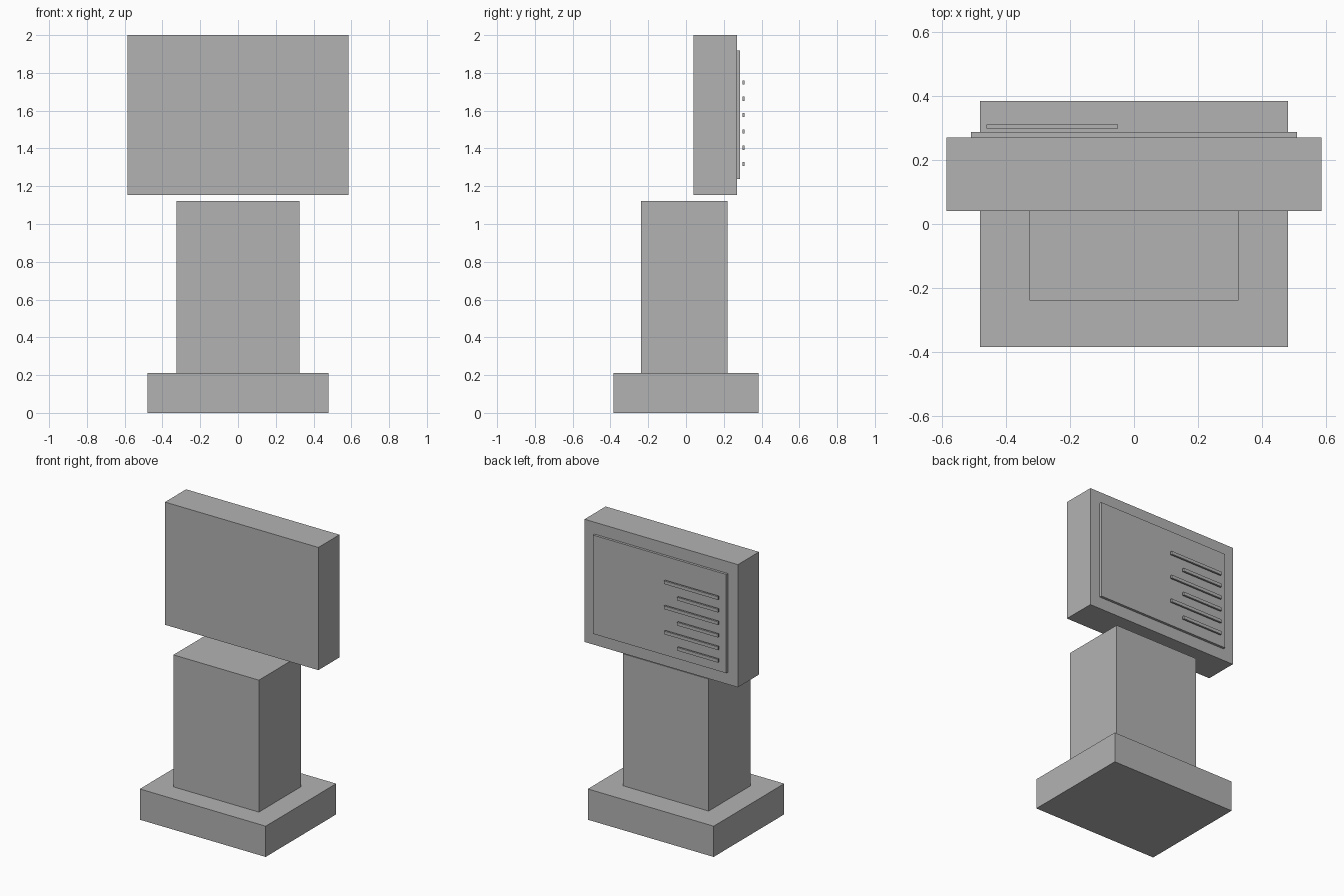
import bpy

if "Cube" in bpy.data.objects:
    bpy.data.objects.remove(bpy.data.objects["Cube"])

# One flat grey for the whole kiosk
grey = bpy.data.materials.new("plain grey")
grey.diffuse_color = (0.45, 0.45, 0.45, 1.0)
grey.use_nodes = True
grey.node_tree.nodes["Principled BSDF"].inputs["Base Color"].default_value = grey.diffuse_color


def box(name, x, y, z):
    """Axis-aligned box from (min, max) pairs."""
    spans = (x, y, z)
    bpy.ops.mesh.primitive_cube_add(size=1, location=[(a + b) / 2 for a, b in spans])
    ob = bpy.context.object
    ob.name = name
    ob.scale = [b - a for a, b in spans]
    bpy.ops.object.transform_apply(location=False, rotation=False, scale=True)
    ob.data.materials.append(grey)
    return ob


# Stand
box("base", (-0.48, 0.48), (-0.384, 0.384), (0.0, 0.212))
box("column", (-0.326, 0.326), (-0.238, 0.219), (0.212, 1.122))

# Monitor housing and its screen, facing the back
box("monitor_housing", (-0.585, 0.585), (0.04, 0.27), (1.154, 2.0))
box("screen", (-0.508, 0.508), (0.27, 0.287), (1.237, 1.918))

# Rows on the screen, alternating long and short, floating just off it
for i in range(6):
    z = 1.75 - i * 0.0865
    right = -0.05 if i % 2 == 0 else -0.15
    box(f"screen_row_{i + 1}", (-0.46, right), (0.298, 0.311), (z - 0.011, z + 0.011))
